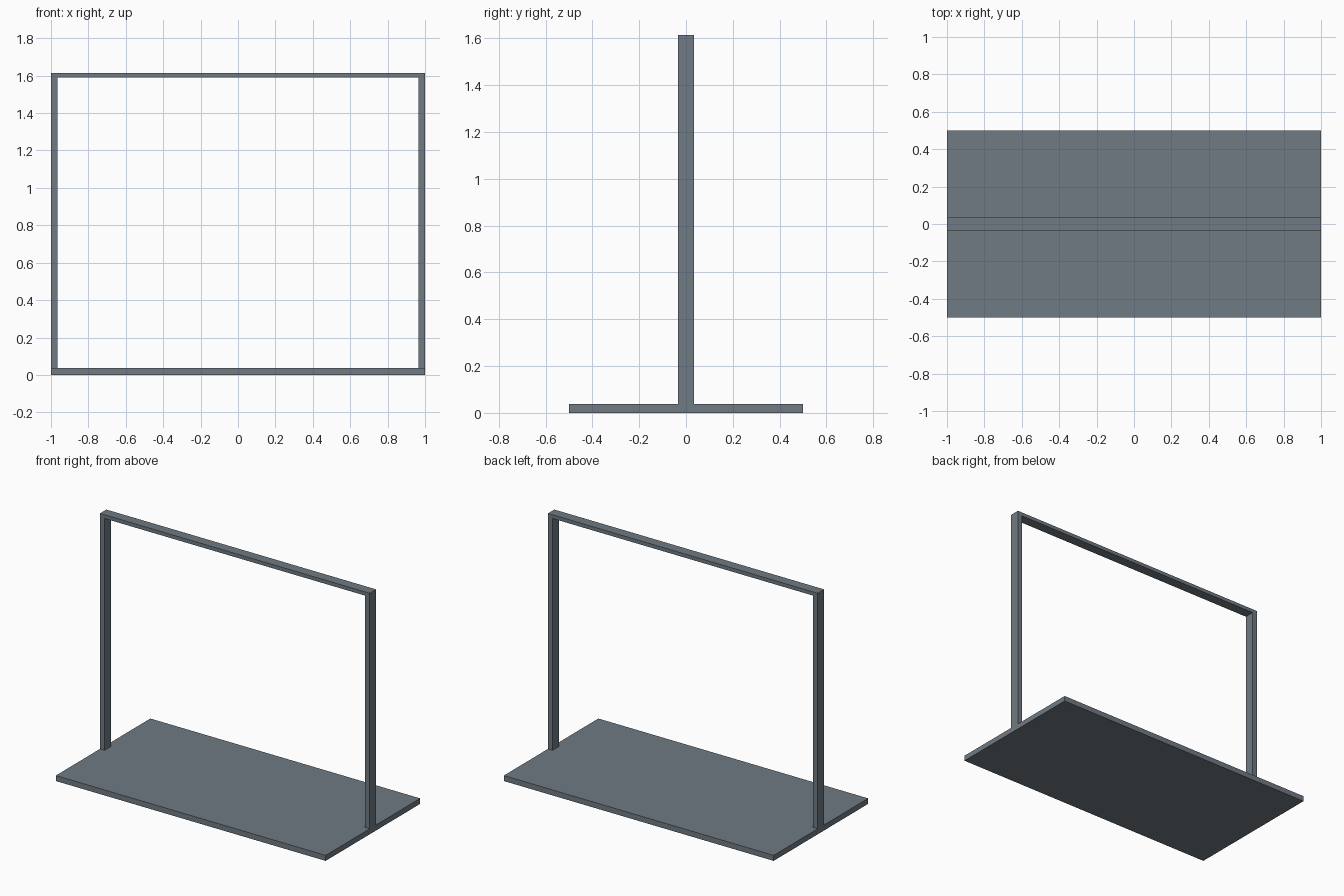
import bpy

if "Cube" in bpy.data.objects:
    bpy.data.objects.remove(bpy.data.objects["Cube"])

steel = bpy.data.materials.new("slate_grey")
steel.diffuse_color = (0.16, 0.195, 0.23, 1)
steel.use_nodes = True
steel.node_tree.nodes["Principled BSDF"].inputs["Base Color"].default_value = steel.diffuse_color


def box(name, x, y, z):
    """Box between the given (min, max) ranges."""
    bpy.ops.mesh.primitive_cube_add(size=1)
    ob = bpy.context.object
    ob.name = name
    for v in ob.data.vertices:
        v.co = [r[0] if c < 0 else r[1] for c, r in zip(v.co, (x, y, z))]
    ob.data.materials.append(steel)
    return ob


HALF, POST, DEPTH = 1.0, 0.035, 0.034
BASE_TOP, BAR_BOTTOM, TOP = 0.037, 1.59, 1.615

# Flat base plate
box("base_plate", (-HALF, HALF), (-0.5, 0.5), (0, BASE_TOP))

# Uprights flush with the ends of the base
box("left_post", (-HALF, -HALF + POST), (-DEPTH, DEPTH), (BASE_TOP, BAR_BOTTOM))
box("right_post", (HALF - POST, HALF), (-DEPTH, DEPTH), (BASE_TOP, BAR_BOTTOM))

# Rail across the top of both uprights
box("top_rail", (-HALF, HALF), (-DEPTH, DEPTH), (BAR_BOTTOM, TOP))
